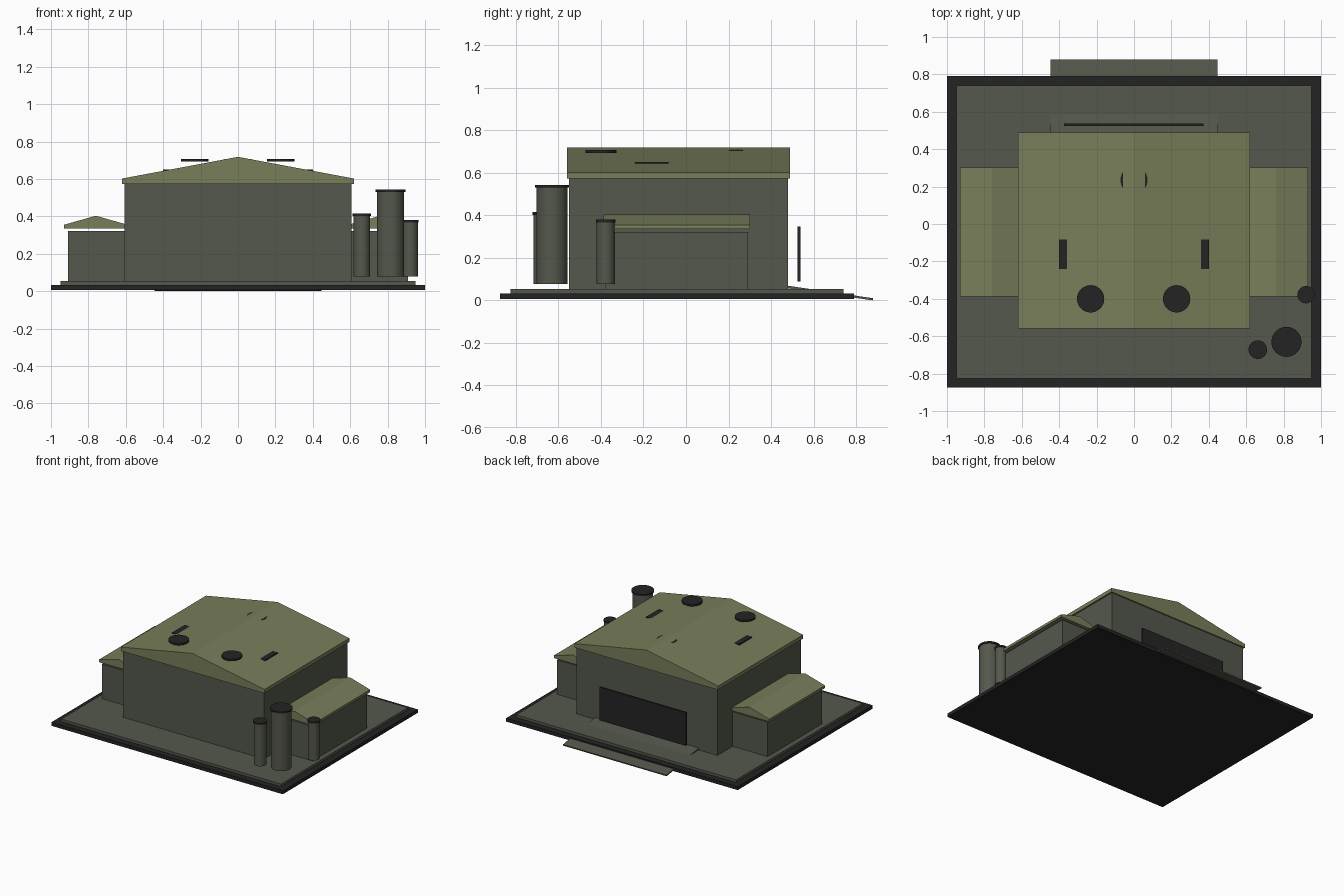
import bpy, bmesh, math
from mathutils import Vector

if "Cube" in bpy.data.objects:
    bpy.data.objects.remove(bpy.data.objects["Cube"])


def srgb(r, g, b):
    f = lambda c: (c / 255 / 12.92) if c < 10 else ((c / 255 + 0.055) / 1.055) ** 2.4
    return (f(r), f(g), f(b), 1.0)


def material(name, rgb):
    m = bpy.data.materials.new(name)
    m.diffuse_color = srgb(*rgb)
    m.use_nodes = True
    m.node_tree.nodes["Principled BSDF"].inputs["Base Color"].default_value = m.diffuse_color
    return m


WALL = material("grey_green", (84, 88, 76))
ROOF = material("olive", (120, 126, 90))
DARK = material("charcoal", (36, 36, 37))


def finish(name, bm, mat):
    bmesh.ops.recalc_face_normals(bm, faces=bm.faces)
    me = bpy.data.meshes.new(name)
    bm.to_mesh(me)
    bm.free()
    me.materials.append(mat)
    ob = bpy.data.objects.new(name, me)
    bpy.context.collection.objects.link(ob)
    return ob


def box(name, lo, hi, mat):
    lo, hi = Vector(lo), Vector(hi)
    bm = bmesh.new()
    bmesh.ops.create_cube(bm, size=1)
    for v in bm.verts:
        v.co = (lo + hi) / 2 + v.co * (hi - lo)
    return finish(name, bm, mat)


def prism(name, points, direction, mat):
    """Extrude a closed outline along a direction."""
    bm = bmesh.new()
    face = bm.faces.new([bm.verts.new(p) for p in points])
    new = bmesh.ops.extrude_face_region(bm, geom=[face])["geom"]
    bmesh.ops.translate(bm, vec=direction,
                        verts=[g for g in new if isinstance(g, bmesh.types.BMVert)])
    return finish(name, bm, mat)


def gable(name, x, half, y0, y1, z0, z1, peak, mat):
    pts = [(x - half, y0, z0), (x + half, y0, z0), (x + half, y0, z1),
           (x, y0, peak), (x - half, y0, z1)]
    return prism(name, pts, (0, y1 - y0, 0), mat)


def cylinder(name, x, y, r, z0, z1, mat, sides=32):
    bm = bmesh.new()
    bmesh.ops.create_cone(bm, cap_ends=True, segments=sides,
                          radius1=r, radius2=r, depth=z1 - z0)
    bmesh.ops.translate(bm, verts=bm.verts, vec=(x, y, (z0 + z1) / 2))
    ob = finish(name, bm, mat)
    for p in ob.data.polygons:
        p.use_smooth = abs(p.normal.z) < 0.5
    for e in ob.data.edges:
        a, b = (ob.data.vertices[i].co for i in e.vertices)
        e.use_edge_sharp = abs(a.z - b.z) < 1e-5
    return ob


# Foundation
box("foundation", (-1, -0.875, 0.006), (1, 0.79, 0.033), DARK)
box("floor_slab", (-0.95, -0.825, 0.033), (0.95, 0.74, 0.053), WALL)

# Main hall
box("hall_walls", (-0.608, -0.55, 0.053), (0.608, 0.48, 0.572), WALL)
gable("hall_roof", 0, 0.62, -0.56, 0.49, 0.572, 0.602, 0.718, ROOF)

# Side wings and roof slots, mirrored
for side, s in (("left", -1), ("right", 1)):
    x0, x1 = sorted((s * 0.60, s * 0.91))
    box(side + "_wing_walls", (x0, -0.38, 0.053), (x1, 0.292, 0.322), WALL)
    gable(side + "_wing_roof", s * 0.76, 0.17, -0.387, 0.302, 0.335, 0.355, 0.403, ROOF)
    x0, x1 = sorted((s * 0.358, s * 0.402))
    box(side + "_roof_slot", (x0, -0.24, 0.637), (x1, -0.083, 0.651), DARK)

# Roof vents (the rear one is almost buried in the ridge)
for i, (x, y) in enumerate([(-0.232, -0.4), (0.228, -0.4), (0, 0.235)]):
    cylinder(f"roof_vent_{i + 1}", x, y, 0.073, 0.692, 0.707, DARK)

# Storage tanks with caps
for i, (x, y, r, top) in enumerate([(0.815, -0.63, 0.073, 0.53),
                                    (0.662, -0.672, 0.045, 0.402),
                                    (0.92, -0.378, 0.042, 0.367)]):
    cylinder(f"tank_{i + 1}", x, y, r, 0.077, top, WALL)
    cylinder(f"tank_cap_{i + 1}", x, y, r * 1.1, top, top + 0.013, DARK)

# Rear door panel and sloping ramp
box("rear_door", (-0.375, 0.524, 0.088), (0.372, 0.538, 0.347), DARK)
prism("ramp", [(-0.447, 0.47, 0.07), (-0.447, 0.88, 0.01),
               (-0.447, 0.878, 0.0), (-0.447, 0.468, 0.058)], (0.894, 0, 0), WALL)
